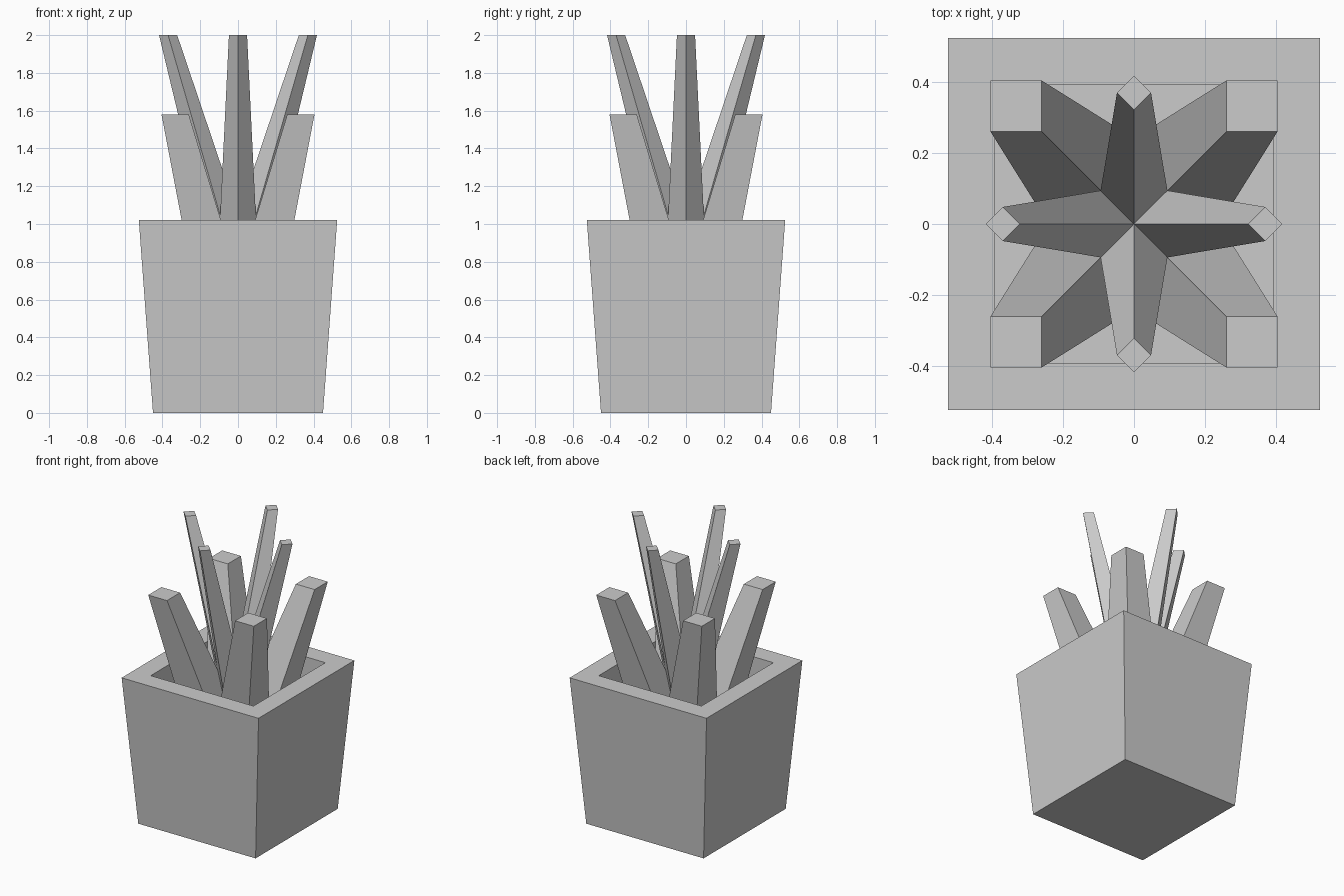
import bpy, bmesh
from math import cos, sin, pi

if "Cube" in bpy.data.objects:
    bpy.data.objects.remove(bpy.data.objects["Cube"])

SOIL = 0.72


def square(cx, cy, r, z, turn):
    """Four corners at radius r around (cx, cy); turn sets the orientation."""
    return [(cx + r * cos(turn + i * pi / 2), cy + r * sin(turn + i * pi / 2), z)
            for i in range(4)]


def loft(name, rings):
    """Skin a stack of four-point rings and cap both ends."""
    bm = bmesh.new()
    loops = [[bm.verts.new(p) for p in ring] for ring in rings]
    for a, b in zip(loops, loops[1:]):
        for i in range(4):
            j = (i + 1) % 4
            bm.faces.new((a[i], a[j], b[j], b[i]))
    bm.faces.new(loops[0][::-1])
    bm.faces.new(loops[-1])
    bmesh.ops.recalc_face_normals(bm, faces=bm.faces)
    mesh = bpy.data.meshes.new(name)
    bm.to_mesh(mesh)
    bm.free()
    obj = bpy.data.objects.new(name, mesh)
    bpy.context.collection.objects.link(obj)
    return obj


R2 = 2 ** 0.5

# tapered pot: outside, rim, then inner wall down to the soil
loft("pot", [square(0, 0, h * R2, z, pi / 4)
             for h, z in ((0.45, 0), (0.525, 1.02), (0.394, 1.02), (0.394, SOIL))])

for k in range(4):
    # short thick leaves leaning to the corners
    a = pi / 4 + k * pi / 2
    low, high = 0.12 * R2, 0.333 * R2
    loft(f"short_leaf_{k + 1}", [
        square(low * cos(a), low * sin(a), 0.121 * R2, SOIL, pi / 4),
        square(high * cos(a), high * sin(a), 0.072 * R2, 1.58, pi / 4)])

    # tall thin leaves leaning to the sides, diamond section
    a = k * pi / 2
    loft(f"tall_leaf_{k + 1}", [
        square(0, 0, 0.11, SOIL, 0),
        square(0.37 * cos(a), 0.37 * sin(a), 0.048, 2.0, 0)])
